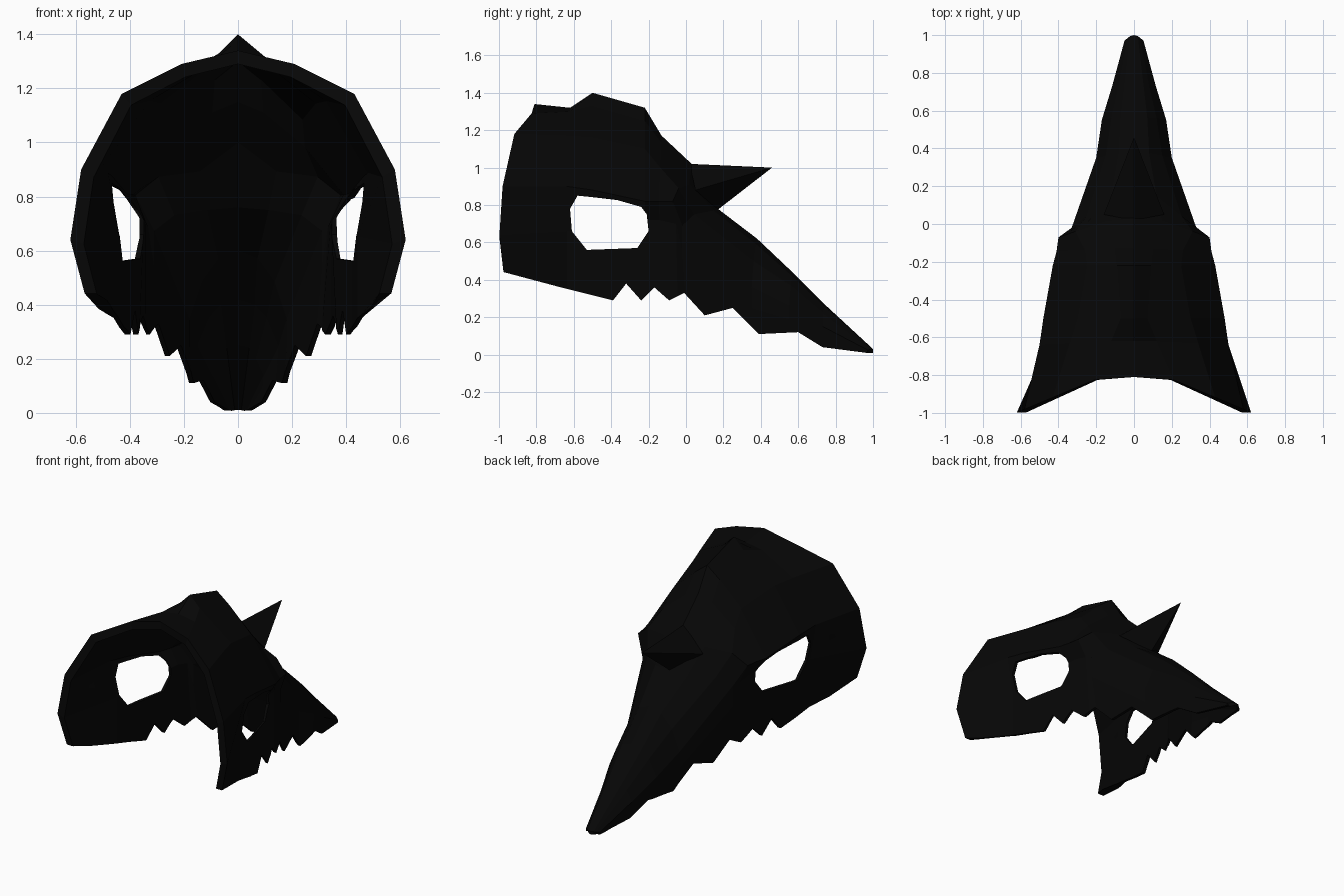
import bpy
import bmesh

cube = bpy.data.objects.get("Cube")
if cube:
    bpy.data.objects.remove(cube, do_unlink=True)

black = bpy.data.materials.new("matte black")
black.use_nodes = True
black.diffuse_color = (0.002, 0.002, 0.002, 1)
shader = next(n for n in black.node_tree.nodes if n.type == "BSDF_PRINCIPLED")
shader.inputs["Base Color"].default_value = black.diffuse_color
shader.inputs["Roughness"].default_value = 0.8


def make_object(name, bm):
    bmesh.ops.recalc_face_normals(bm, faces=bm.faces)
    mesh = bpy.data.meshes.new(name)
    bm.to_mesh(mesh)
    bm.free()
    mesh.materials.append(black)
    obj = bpy.data.objects.new(name, mesh)
    bpy.context.collection.objects.link(obj)
    return obj


def loft(name, stations, rim, wall):
    """Thick skin over mirrored half arches: (y at middle, backward lean, [(x, z)])."""
    bm = bmesh.new()
    rings = []
    for y, lean, half in stations:
        arch = half[::-1] + [(-x, z) for x, z in half[1:]]
        width = max(x for x, z in half)
        low, high = half[-1][1], half[0][1]
        thick = min(wall if rings else rim, 0.9 * width)
        sx, sz = 1 - thick / width, 1 - thick / (high - low)
        outer, inner = [], []
        for x, z in arch:
            yy = y - lean * max(0, abs(x) - 0.28 * width)
            outer.append(bm.verts.new((x, yy, z)))
            inner.append(bm.verts.new((x * sx, yy, low + (z - low) * sz)))
        rings.append(outer + inner[::-1])
    count = len(rings[0])
    for a, b in zip(rings, rings[1:]):
        for i in range(count):
            j = (i + 1) % count
            bm.faces.new((a[i], b[i], b[j], a[j]))
    for ring in (rings[0], rings[-1]):
        for i in range(count // 2 - 1):
            bm.faces.new((ring[i], ring[i + 1], ring[-i - 2], ring[-i - 1]))
    return make_object(name, bm)


def prism(name, outline):
    """Side outline of (y, z) points, extruded across the whole width."""
    bm = bmesh.new()
    face = bm.faces.new([bm.verts.new((-1, y, z)) for y, z in outline])
    out = bmesh.ops.extrude_face_region(bm, geom=[face], use_keep_orig=True)
    verts = [g for g in out["geom"] if isinstance(g, bmesh.types.BMVert)]
    bmesh.ops.translate(bm, verts=verts, vec=(2, 0, 0))
    obj = make_object(name, bm)
    obj.hide_render = True
    return obj


# Arches from crest down to jaw: skull with sunken sockets, then brow and beak
skull = [
    (-.81, .42, [(0, 1.34), (.21, 1.29), (.43, 1.18), (.58, .9), (.62, .64), (.54, .34)]),
    (-.62, .05, [(0, 1.32), (.12, 1.3), (.34, 1.17), (.5, .9), (.46, .66), (.46, .25)]),
    (-.5, 0, [(0, 1.4), (.07, 1.33), (.3, 1.16), (.48, .88), (.44, .66), (.44, .22)]),
    (-.22, 0, [(0, 1.32), (.09, 1.25), (.25, 1.1), (.43, .82), (.365, .72), (.385, .22)]),
    (-.13, .05, [(0, 1.17), (.1, 1.13), (.26, 1), (.41, .82), (.36, .72), (.36, .22)]),
]
beak = [
    (.03, .35, [(0, 1.02), (.15, .91), (.31, .89), (.4, .82), (.35, .7), (.32, .2)]),
    (.17, .8, [(0, .78), (.12, .77), (.25, .75), (.33, .69), (.33, .55), (.29, .12)]),
    (.38, .2, [(0, .62), (.08, .59), (.15, .5), (.2, .36), (.2, .25), (.18, .02)]),
    (.57, .15, [(0, .44), (.07, .42), (.12, .37), (.17, .26), (.165, .19), (.14, 0)]),
    (.74, .1, [(0, .27), (.05, .26), (.08, .22), (.115, .15), (.11, .1), (.09, -.05)]),
    (1, .8, [(0, .03), (.02, .03), (.03, .028), (.05, .025), (.05, 0), (.04, -.03)]),
]
shell = loft("mask_shell", skull + beak, rim=0.05, wall=0.02)

# Eye openings and the jagged jaw line are cut through both sides
eyes = prism("eye_cutter", [
    (-.62, .78), (-.58, .85), (-.38, .83), (-.24, .79), (-.21, .75),
    (-.2, .66), (-.26, .57), (-.53, .56), (-.61, .66)])
jaw = prism("jaw_cutter", [
    (-1.2, .49), (-.97, .44), (-.67, .36), (-.39, .29), (-.32, .38), (-.24, .29),
    (-.17, .36), (-.09, .29), (-.01, .33), (.1, .21), (.25, .25), (.39, .11),
    (.6, .12), (.73, .04), (1, .005), (1.2, 0), (1.2, -1), (-1.2, -1)])
for cutter in (eyes, jaw):
    cut = shell.modifiers.new(cutter.name, "BOOLEAN")
    cut.operation = "DIFFERENCE"
    cut.solver = "EXACT"
    cut.object = cutter

# Bake the cuts, then drop the cutters
bpy.context.view_layer.update()
result = bpy.data.meshes.new_from_object(
    shell.evaluated_get(bpy.context.evaluated_depsgraph_get()))
shell.modifiers.clear()
shell.data = result
for cutter in (eyes, jaw):
    bpy.data.objects.remove(cutter, do_unlink=True)

# Pointed horn over the root of the beak
bm = bmesh.new()
tip = bm.verts.new((0, .46, 1))
base = [bm.verts.new(p) for p in
        ((0, .02, 1.02), (.16, .05, .88), (0, .17, .775), (-.16, .05, .88))]
bm.faces.new(base)
for i in range(4):
    bm.faces.new((base[i - 1], base[i], tip))
make_object("brow_horn", bm)
